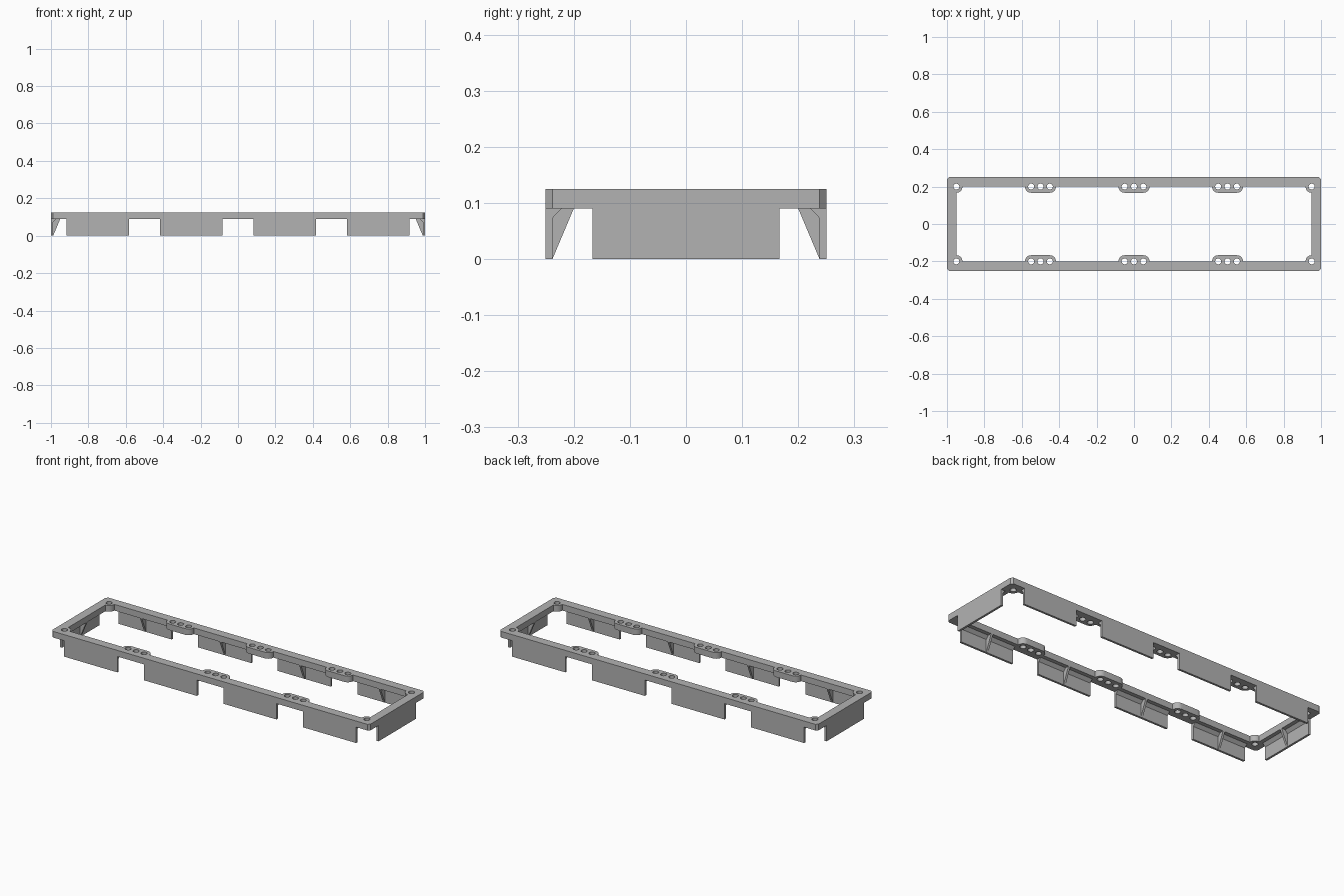
import bpy
import bmesh
from math import cos, sin, pi, radians
from mathutils import Matrix, Vector

cube = bpy.data.objects.get("Cube")
if cube:
    bpy.data.objects.remove(cube, do_unlink=True)

HALF_X, HALF_Y = 1.0, 0.25
IN_X, IN_Y = 0.95, 0.2
BASE, TOP = 0.09, 0.125
WALL = 0.012
BOSS_R, HOLE_R, PITCH = 0.033, 0.016, 0.05
SKIRT = 0.334
BOSS_X = (0.5, 0, -0.5)

grey = bpy.data.materials.new("plain grey")
grey.use_nodes = True
grey.diffuse_color = (0.45, 0.45, 0.45, 1)
grey.node_tree.nodes["Principled BSDF"].inputs["Base Color"].default_value = grey.diffuse_color


def add_object(name, mesh):
    ob = bpy.data.objects.new(name, mesh)
    bpy.context.collection.objects.link(ob)
    mesh.materials.clear()
    mesh.materials.append(grey)
    return ob


def arc(cx, cy, r, start, end, steps):
    angles = [radians(start + (end - start) * i / steps) for i in range(steps + 1)]
    return [(cx + r * cos(a), cy + r * sin(a)) for a in angles]


# Frame outline: chamfered outside, inside opening with screw bosses, holes
outer = []
for sx, sy in ((1, 1), (-1, 1), (-1, -1), (1, -1)):
    pair = [(sx * HALF_X, sy * (HALF_Y - WALL)), (sx * (HALF_X - WALL), sy * HALF_Y)]
    outer += pair if sx == sy else pair[::-1]

inner = arc(IN_X, IN_Y, BOSS_R, 270, 180, 8)
for x in BOSS_X:
    inner += arc(x + PITCH, IN_Y, BOSS_R, 360, 270, 8)
    inner += arc(x - PITCH, IN_Y, BOSS_R, 270, 180, 8)
inner += arc(-IN_X, IN_Y, BOSS_R, 360, 270, 8)
inner += [(-x, -y) for x, y in inner]

loops = [outer, inner]
hole_x = [-IN_X, IN_X] + [x + k * PITCH for x in BOSS_X for k in (-1, 0, 1)]
for x in hole_x:
    for y in (-IN_Y, IN_Y):
        loops.append(arc(x, y, HOLE_R, 0, 360, 24)[:-1])

curve = bpy.data.curves.new("frame_outline", "CURVE")
curve.dimensions = "2D"
curve.fill_mode = "BOTH"
curve.extrude = (TOP - BASE) / 2
for loop in loops:
    spline = curve.splines.new("POLY")
    spline.points.add(len(loop) - 1)
    for point, (x, y) in zip(spline.points, loop):
        point.co = (x, y, 0, 1)
    spline.use_cyclic_u = True

# Turn the filled outline into the solid frame
outline = bpy.data.objects.new("frame_outline", curve)
bpy.context.collection.objects.link(outline)
depsgraph = bpy.context.evaluated_depsgraph_get()
mesh = bpy.data.meshes.new_from_object(outline.evaluated_get(depsgraph))
bpy.data.objects.remove(outline, do_unlink=True)
bm = bmesh.new()
bm.from_mesh(mesh)
bmesh.ops.remove_doubles(bm, verts=bm.verts, dist=0.0001)
bmesh.ops.translate(bm, verts=bm.verts, vec=(0, 0, (TOP + BASE) / 2))
bmesh.ops.recalc_face_normals(bm, faces=bm.faces)
bm.to_mesh(mesh)
bm.free()
frame = add_object("frame", mesh)
bpy.ops.object.select_all(action="DESELECT")
frame.select_set(True)
bpy.context.view_layer.objects.active = frame
bpy.ops.object.shade_smooth_by_angle(angle=radians(30))


def prism(name, profile, length, place):
    """Extrude an (inward, z) profile along x, then place it."""
    bm = bmesh.new()
    face = bm.faces.new([bm.verts.new((-length / 2, d, z)) for d, z in profile])
    ext = bmesh.ops.extrude_face_region(bm, geom=[face])
    moved = [v for v in ext["geom"] if isinstance(v, bmesh.types.BMVert)]
    bmesh.ops.translate(bm, verts=moved, vec=(length, 0, 0))
    bmesh.ops.recalc_face_normals(bm, faces=bm.faces)
    bm.transform(place)
    mesh = bpy.data.meshes.new(name)
    bm.to_mesh(mesh)
    bm.free()
    return add_object(name, mesh)


# Hanging skirts with a chamfered root and a central gusset
skirt_profile = [(0, 0), (0, BASE), (0.028, BASE), (WALL, 0.073), (WALL, 0)]
gusset_profile = [(WALL / 2, 0), (WALL / 2, BASE), (0.05, BASE), (WALL, 0)]


def skirt(side, x, y, turn):
    place = Matrix.Translation(Vector((x, y, 0))) @ Matrix.Rotation(turn, 4, "Z")
    prism(side + "_skirt", skirt_profile, SKIRT, place)
    prism(side + "_gusset", gusset_profile, WALL, place)


for x in (-0.75, -0.25, 0.25, 0.75):
    skirt("front", x, -HALF_Y, 0)
    skirt("back", x, HALF_Y, pi)
skirt("left", HALF_X, 0, pi / 2)
skirt("right", -HALF_X, 0, -pi / 2)
